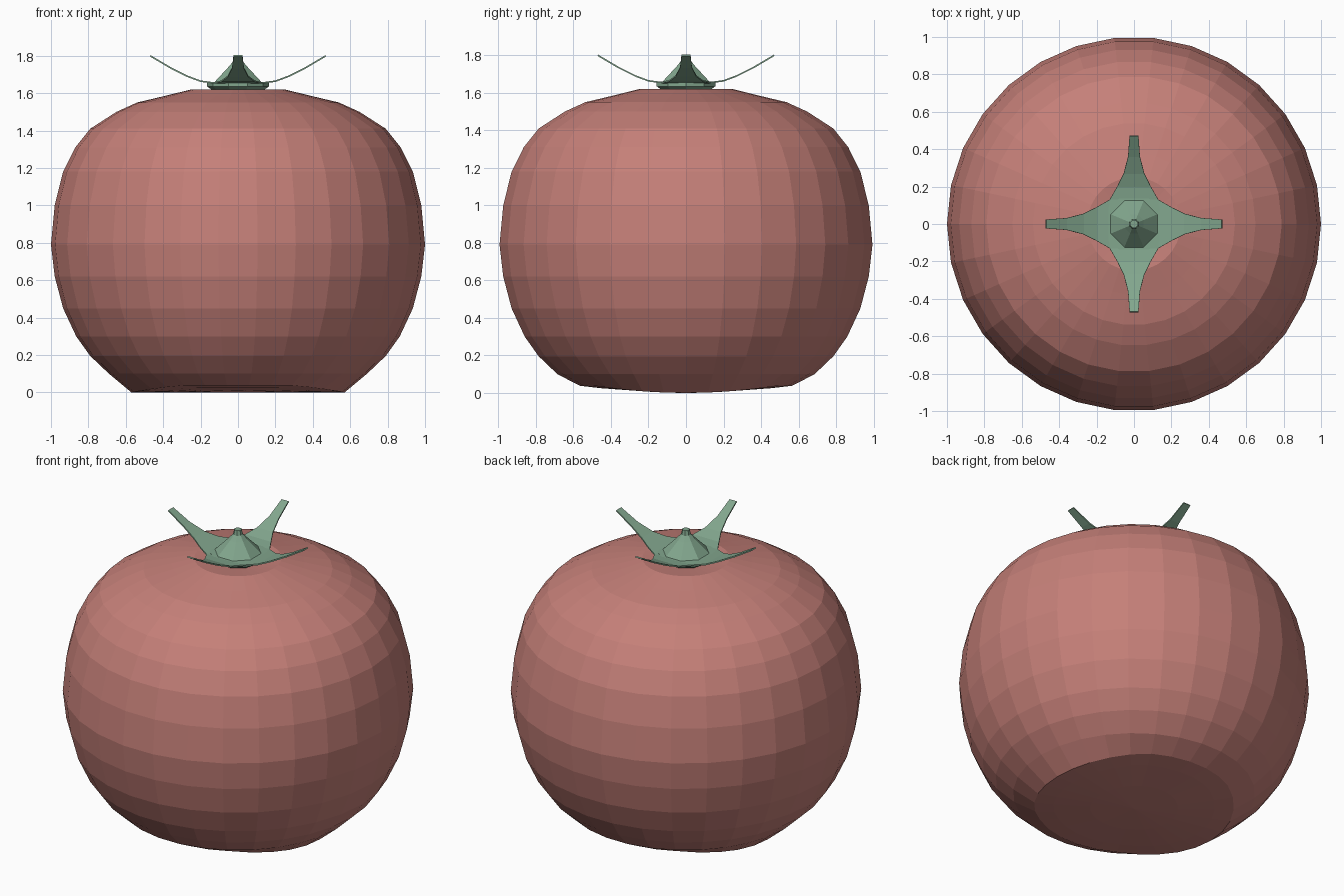
import bpy, bmesh, math

if "Cube" in bpy.data.objects:
    bpy.data.objects.remove(bpy.data.objects["Cube"])


def material(name, rgb):
    m = bpy.data.materials.new(name)
    m.diffuse_color = (*rgb, 1)
    m.use_nodes = True
    m.node_tree.nodes["Principled BSDF"].inputs["Base Color"].default_value = m.diffuse_color
    return m


RED = material("tomato red", (0.56, 0.215, 0.19))
GREEN = material("leaf green", (0.225, 0.385, 0.27))


def finish(name, bm, mat):
    bmesh.ops.recalc_face_normals(bm, faces=bm.faces)
    me = bpy.data.meshes.new(name)
    bm.to_mesh(me)
    bm.free()
    me.materials.append(mat)
    ob = bpy.data.objects.new(name, me)
    bpy.context.collection.objects.link(ob)
    return ob


def lathe(name, profile, sides, mat, bottom, top, turn=0.0, shape=None):
    """Closed solid of revolution from (radius, z) rings and two pole heights."""
    bm = bmesh.new()
    rings = []
    for r, z in profile:
        ring = []
        for i in range(sides):
            a = turn + math.tau * i / sides
            ring.append(bm.verts.new((r * math.cos(a), r * math.sin(a), z)))
        rings.append(ring)
    poles = [bm.verts.new((0, 0, bottom)), bm.verts.new((0, 0, top))]
    for i in range(sides):
        j = (i + 1) % sides
        for lo, hi in zip(rings, rings[1:]):
            bm.faces.new((lo[i], lo[j], hi[j], hi[i]))
        bm.faces.new((rings[0][j], rings[0][i], poles[0]))
        bm.faces.new((rings[-1][i], rings[-1][j], poles[1]))
    if shape:
        for v in bm.verts:
            shape(v.co)
    return finish(name, bm, mat)


# Fruit: squat lathe whose underside is a shallow ridge running along x
def ridge(co):
    if co.z < 0.04:
        co.z = min(co.z, 0.16 * co.y ** 2)


lathe("fruit", [(0.25, 0.01), (0.46, 0.025), (0.57, 0.038), (0.69, 0.10),
                (0.79, 0.195), (0.865, 0.30), (0.935, 0.45), (0.98, 0.62),
                (1.0, 0.79), (0.98, 1.0), (0.935, 1.18), (0.87, 1.31),
                (0.79, 1.41), (0.65, 1.50), (0.54, 1.55), (0.38, 1.588),
                (0.25, 1.62), (0.12, 1.605)],
      30, RED, 0.0, 1.60, shape=ridge)

# Calyx base: small disc under the leaves
lathe("calyx_base", [(0.135, 1.615), (0.165, 1.635), (0.165, 1.66)],
      10, GREEN, 1.605, 1.66)

# Stem: flared stub
lathe("stem", [(0.14, 1.655), (0.10, 1.695), (0.055, 1.74), (0.028, 1.77),
               (0.022, 1.80)], 8, GREEN, 1.655, 1.80, turn=math.pi / 8)

# Leaves: four thin arms curling upward, meeting in a square
rows = [(0.13, 0.13, 1.655), (0.20, 0.09, 1.664), (0.27, 0.055, 1.69),
        (0.36, 0.032, 1.735), (0.47, 0.024, 1.80)]
bm = bmesh.new()
for k in range(4):
    c, s = round(math.cos(k * math.pi / 2)), round(math.sin(k * math.pi / 2))
    strips = []
    for r, w, z in rows:
        # Slightly raised edges give each leaf a shallow trough
        strips.append([bm.verts.new((r * c - t * s, r * s + t * c, z))
                       for t in (-w, 0, w)])
    for p, q in zip(strips, strips[1:]):
        for i in range(2):
            bm.faces.new((p[i], q[i], q[i + 1], p[i + 1]))
    hub = bm.verts.new((0, 0, 1.655))
    for i in range(2):
        bm.faces.new((hub, strips[0][i], strips[0][i + 1]))
bmesh.ops.remove_doubles(bm, verts=bm.verts, dist=0.001)
leaves = finish("leaves", bm, GREEN)
mod = leaves.modifiers.new("thickness", "SOLIDIFY")
mod.thickness = 0.008
mod.offset = 0
